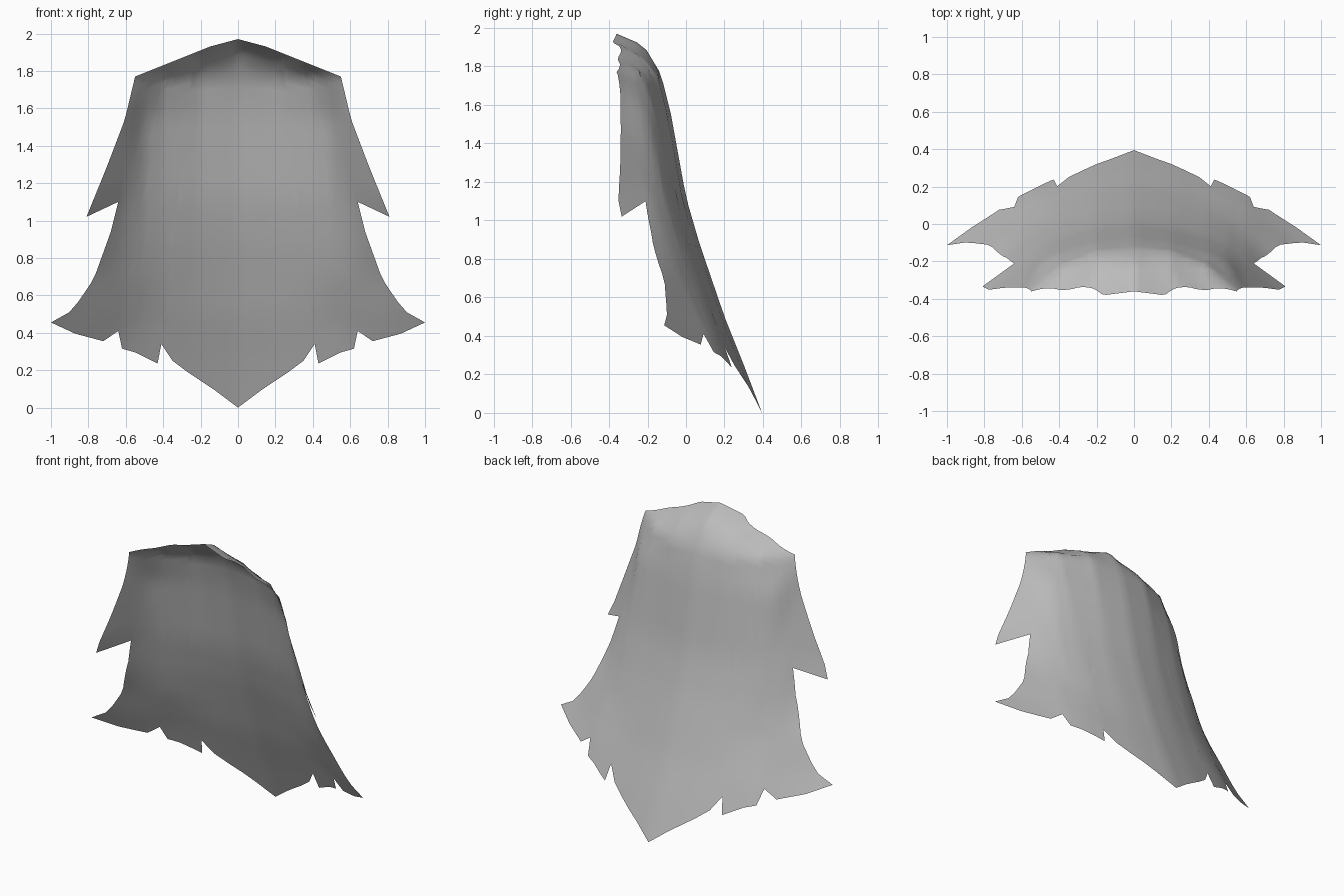
import bpy, bmesh

if "Cube" in bpy.data.objects:
    bpy.data.objects.remove(bpy.data.objects["Cube"])


def interp(pts, t):
    """Linear interpolation through (t, value) pairs, clamped at both ends."""
    if t <= pts[0][0]:
        return pts[0][1]
    for (a, va), (b, vb) in zip(pts, pts[1:]):
        if t <= b:
            return va + (vb - va) * (t - a) / (b - a)
    return pts[-1][1]


def lerp(a, b, t):
    return a + (b - a) * t


# Spine of the cloth: depth at each height
SPINE = [(0, .395), (.25, .30), (.5, .2), (.88, .07), (1.12, 0), (1.56, -.08),
         (1.76, -.13), (1.91, -.22), (1.97, -.36)]
# How far the cloth wraps forward of the spine, by height and half width
WIDTHS = (0, .2, .4, .5, .6, .8, 1)
WRAP = [(.2, (0, .02, .06, .085, .115, .2, .31)),
        (.45, (0, .02, .06, .085, .125, .235, .33)),
        (.7, (0, .02, .07, .11, .155, .265, .4)),
        (1.1, (0, .02, .07, .11, .175, .38, .5)),
        (1.55, (0, .02, .08, .13, .26, .45, .6)),
        (1.77, (0, .02, .1, .19, .26, .4, .6)),
        (1.86, (0, .05, .22, .24, .25, .4, .6)),
        (1.92, (0, .15, .22, .24, .25, .4, .6))]
# Torn hem (half width, height), collar line and side edges
HEM = [(0, 0), (.12, .09), (.27, .19), (.35, .25), (.41, .34), (.43, .235),
       (.55, .295), (.62, .315), (.64, .41), (.72, .355), (.87, .395), (1, .455)]
COLLAR = [(0, 1.97), (.15, 1.93), (.55, 1.77)]
SIDE = [(.455, 1), (.49, .92), (.57, .85), (.69, .77), (.94, .68), (1.1, .64),
        (1.54, .585), (1.77, .55)]
FLAP = [(1.02, .81), (1.29, .70), (1.54, .605), (1.77, .55)]
NOTCH = (1.1 - .455) / (1.77 - .455)


def on_cloth(x, z):
    wrap = interp([(h, interp(list(zip(WIDTHS, row)), x)) for h, row in WRAP], z)
    return (x, interp(SPINE, z) - wrap, z)


# Columns run hem to collar, with one extra between each pair of hem points
columns = [HEM[0]]
for a, b in zip(HEM, HEM[1:]):
    columns += [(lerp(a[0], b[0], .5), lerp(a[1], b[1], .5)), b]
rows = [NOTCH * i / 12 for i in range(12)]
rows += [lerp(NOTCH, 1, 1 - (1 - i / 14) ** 1.6) for i in range(15)]

bm = bmesh.new()
grid = []
for s in rows:
    edge = interp(SIDE, lerp(.455, 1.77, s))
    line = []
    for u, hem in columns:
        x = u * lerp(1 - .45 * s, edge, u ** 3)
        z = lerp(hem, interp(COLLAR, .55 * u), s)
        line.append(bm.verts.new(on_cloth(x, z)))
    grid.append(line)
for low, high in zip(grid, grid[1:]):
    for i in range(len(columns) - 1):
        bm.faces.new((low[i + 1], low[i], high[i], high[i + 1]))

# Pointed flap hanging from each shoulder
inner = [line[-1] for line in grid[12:]]
outer = []
for s in rows[12:-1]:
    z = lerp(1.02, 1.77, (s - NOTCH) / (1 - NOTCH))
    outer.append(bm.verts.new(on_cloth(interp(FLAP, z), z)))
outer.append(inner[-1])
for i in range(len(inner) - 1):
    face = [outer[i], inner[i], inner[i + 1], outer[i + 1]]
    bm.faces.new(list(dict.fromkeys(face)))

mesh = bpy.data.meshes.new("cape")
bm.to_mesh(mesh)
bm.free()
cape = bpy.data.objects.new("cape", mesh)
bpy.context.collection.objects.link(cape)

# Plain grey cloth
cloth = bpy.data.materials.new("grey_cloth")
cloth.use_nodes = True
grey = (.5, .5, .5, 1)
cloth.diffuse_color = grey
cloth.node_tree.nodes["Principled BSDF"].inputs["Base Color"].default_value = grey
mesh.materials.append(cloth)

# Mirror the half and smooth it
mirror = cape.modifiers.new("mirror", "MIRROR")
mirror.use_clip = True
mirror.merge_threshold = .001
for face in mesh.polygons:
    face.use_smooth = True
